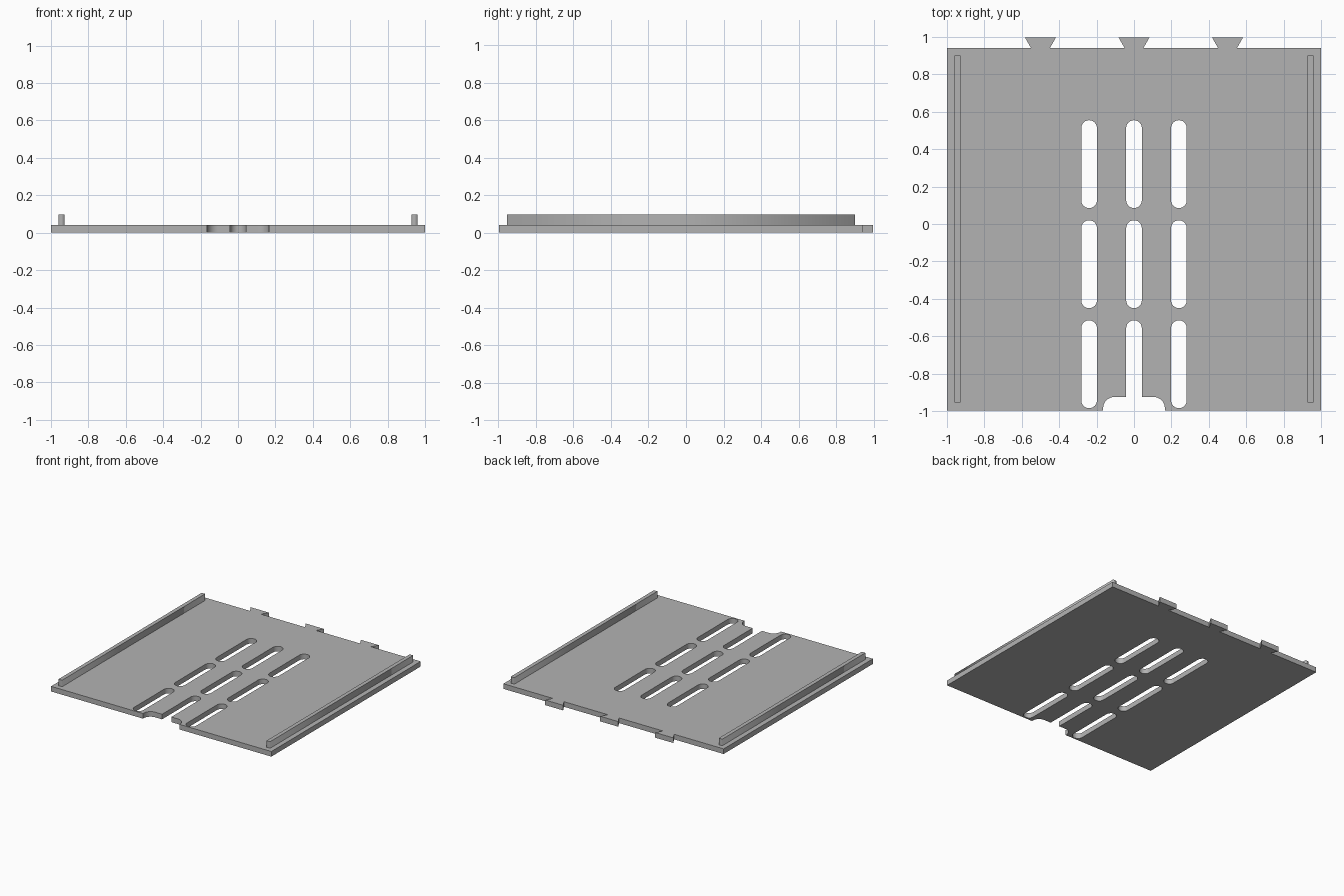
import bpy, bmesh
from math import cos, sin, pi

cube = bpy.data.objects.get("Cube")
if cube:
    bpy.data.objects.remove(cube, do_unlink=True)

THICK, EDGE, BACK = 0.042, 0.996, 0.94
SLOT_R, SLOT_LEN, SLOT_X = 0.042, 0.47, 0.24

grey = bpy.data.materials.new("plain grey")
grey.use_nodes = True
colour = (0.45, 0.45, 0.45, 1)
grey.diffuse_color = colour
grey.node_tree.nodes["Principled BSDF"].inputs["Base Color"].default_value = colour


def arc(cx, cy, r, start, end, steps=12):
    """Points along a circular arc, angles in half turns."""
    angles = [pi * (start + (end - start) * i / steps) for i in range(steps + 1)]
    return [(cx + r * cos(a), cy + r * sin(a)) for a in angles]


def slot(x, top):
    """Closed outline of a round-ended slot."""
    return (arc(x, top - SLOT_R, SLOT_R, 0, 1)
            + arc(x, top - SLOT_LEN + SLOT_R, SLOT_R, 1, 2))


def extrude_outlines(name, outlines, z0, z1):
    """Flat panel with holes, from closed outlines."""
    curve = bpy.data.curves.new(name, 'CURVE')
    curve.dimensions = '2D'
    curve.fill_mode = 'BOTH'
    curve.extrude = (z1 - z0) / 2
    for pts in outlines:
        spline = curve.splines.new('POLY')
        spline.points.add(len(pts) - 1)
        for p, (x, y) in zip(spline.points, pts):
            p.co = (x, y, 0, 1)
        spline.use_cyclic_u = True
    temp = bpy.data.objects.new(name, curve)
    bpy.context.collection.objects.link(temp)
    mesh = bpy.data.meshes.new_from_object(
        temp.evaluated_get(bpy.context.evaluated_depsgraph_get()))
    bpy.data.objects.remove(temp, do_unlink=True)
    bm = bmesh.new()
    bm.from_mesh(mesh)
    bmesh.ops.translate(bm, verts=bm.verts, vec=(0, 0, (z0 + z1) / 2))
    bmesh.ops.remove_doubles(bm, verts=bm.verts, dist=0.0001)
    bmesh.ops.recalc_face_normals(bm, faces=bm.faces)
    bm.to_mesh(mesh)
    bm.free()
    mesh.materials.clear()
    mesh.materials.append(grey)
    obj = bpy.data.objects.new(name, mesh)
    bpy.context.collection.objects.link(obj)
    return obj


# Right half of the panel outline: open slot, rounded notch, edge, dovetail tabs
half = arc(0, -0.515 - SLOT_R, SLOT_R, 0.5, 0, 6)
half += [(SLOT_R, -0.925)]
half += arc(0.105, -0.985, 0.06, 0.5, 0, 8)
half += [(0.165, -EDGE), (1, -EDGE), (1, BACK)]
half += [(0.55, BACK), (0.582, EDGE), (0.418, EDGE), (0.45, BACK)]
half += [(0.05, BACK), (0.082, EDGE)]
outline = half + [(-x, y) for x, y in reversed(half[1:])]

# Panel with the closed slots; the front middle slot is part of the outline
holes = [slot(x, top) for x in (-SLOT_X, 0, SLOT_X)
         for top in (0.555, 0.02, -0.515) if x or top > -0.5]
panel = extrude_outlines("slotted_panel", [outline] + holes, 0, THICK)
panel.data.shade_smooth()
bpy.context.view_layer.objects.active = panel
panel.select_set(True)
bpy.ops.object.shade_smooth_by_angle(angle=0.6)

# Side rails
for name, side in (("left_rail", 1), ("right_rail", -1)):
    a, b = side * 0.928, side * 0.96
    extrude_outlines(name, [[(a, -0.955), (b, -0.955), (b, 0.9), (a, 0.9)]],
                     THICK, 0.096)
